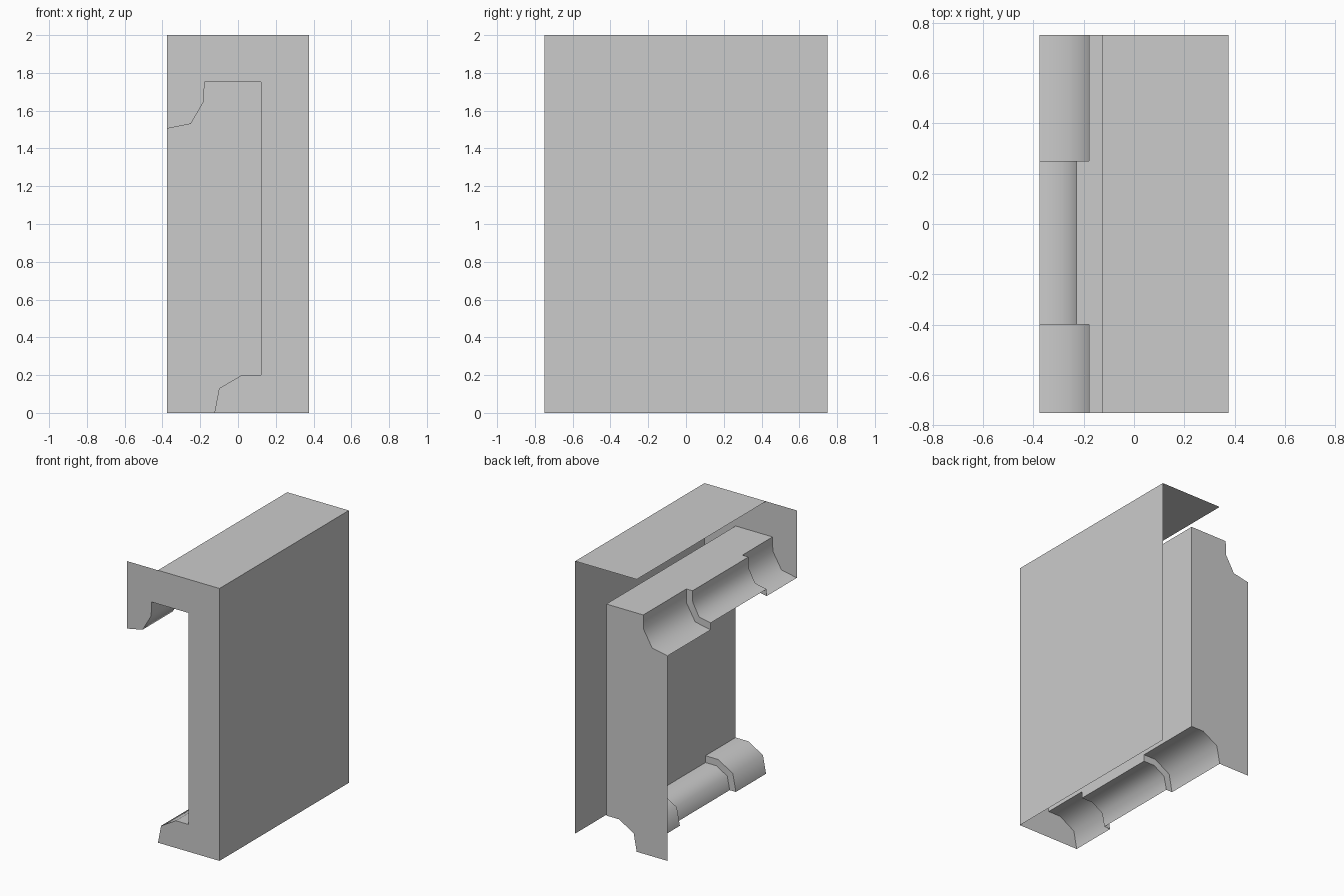
import bpy, bmesh, math

if "Cube" in bpy.data.objects:
    bpy.data.objects.remove(bpy.data.objects["Cube"])

W, H, D = 0.375, 2.0, 0.75          # half width, height, half depth
TOP_EDGE = -0.125                   # where the top panel stops

# Inner trim profile in (x, z): upper moulding, soffit, back panel, lower moulding
end_profile = [(-W, 1.505), (-0.25, 1.53), (-0.18, 1.65), (-0.178, 1.753),
               (0.122, 1.753), (0.122, 0.2), (0.02, 0.2), (-0.10, 0.13), (-0.125, 0)]
# Same profile with the mouldings set back for the middle stretch
mid_profile = [(-W, 1.556), (-0.281, 1.575), (-0.23, 1.67), (-0.228, 1.753),
               (0.122, 1.753), (0.122, 0.15), (0.033, 0.15), (-0.055, 0.098), (-0.075, 0)]


def add_face(bm, pts):
    bm.faces.new([bm.verts.new(p) for p in pts])


def sweep(bm, profile, y0, y1):
    for (xa, za), (xb, zb) in zip(profile, profile[1:]):
        add_face(bm, [(xa, y0, za), (xb, y0, zb), (xb, y1, zb), (xa, y1, za)])


def finish(bm, name, smooth=False):
    bmesh.ops.remove_doubles(bm, verts=bm.verts[:], dist=1e-5)
    bmesh.ops.recalc_face_normals(bm, faces=bm.faces[:])
    mesh = bpy.data.meshes.new(name)
    bm.to_mesh(mesh)
    bm.free()
    obj = bpy.data.objects.new(name, mesh)
    bpy.context.collection.objects.link(obj)
    if smooth:
        bpy.ops.object.select_all(action='DESELECT')
        obj.select_set(True)
        bpy.context.view_layer.objects.active = obj
        bpy.ops.object.shade_smooth_by_angle(angle=math.radians(55))
    return obj


# Outer shell: side panel and partial top, open below and behind
bm = bmesh.new()
sweep(bm, [(W, 0), (W, H), (TOP_EDGE, H)], -D, D)
finish(bm, "outer_shell")

# Inner trim: end, middle and end stretches with small step faces between
bm = bmesh.new()
sweep(bm, end_profile, -D, -0.4)
sweep(bm, mid_profile, -0.4, 0.25)
sweep(bm, end_profile, 0.25, D)
for y in (-0.4, 0.25):
    for i in (0, 1, 2, 5, 6, 7):
        quad = (end_profile[i], end_profile[i + 1], mid_profile[i + 1], mid_profile[i])
        add_face(bm, [(x, y, z) for x, z in quad])
finish(bm, "inner_trim", smooth=True)

# Front cap: C-shaped section
bm = bmesh.new()
add_face(bm, [(x, -D, z) for x, z in end_profile + [(W, 0), (W, H), (-W, H)]])
finish(bm, "front_cap")

# Back cap: fills only the opening of the C
bm = bmesh.new()
add_face(bm, [(x, D, z) for x, z in reversed(end_profile + [(-W, 0)])])
finish(bm, "back_cap")
